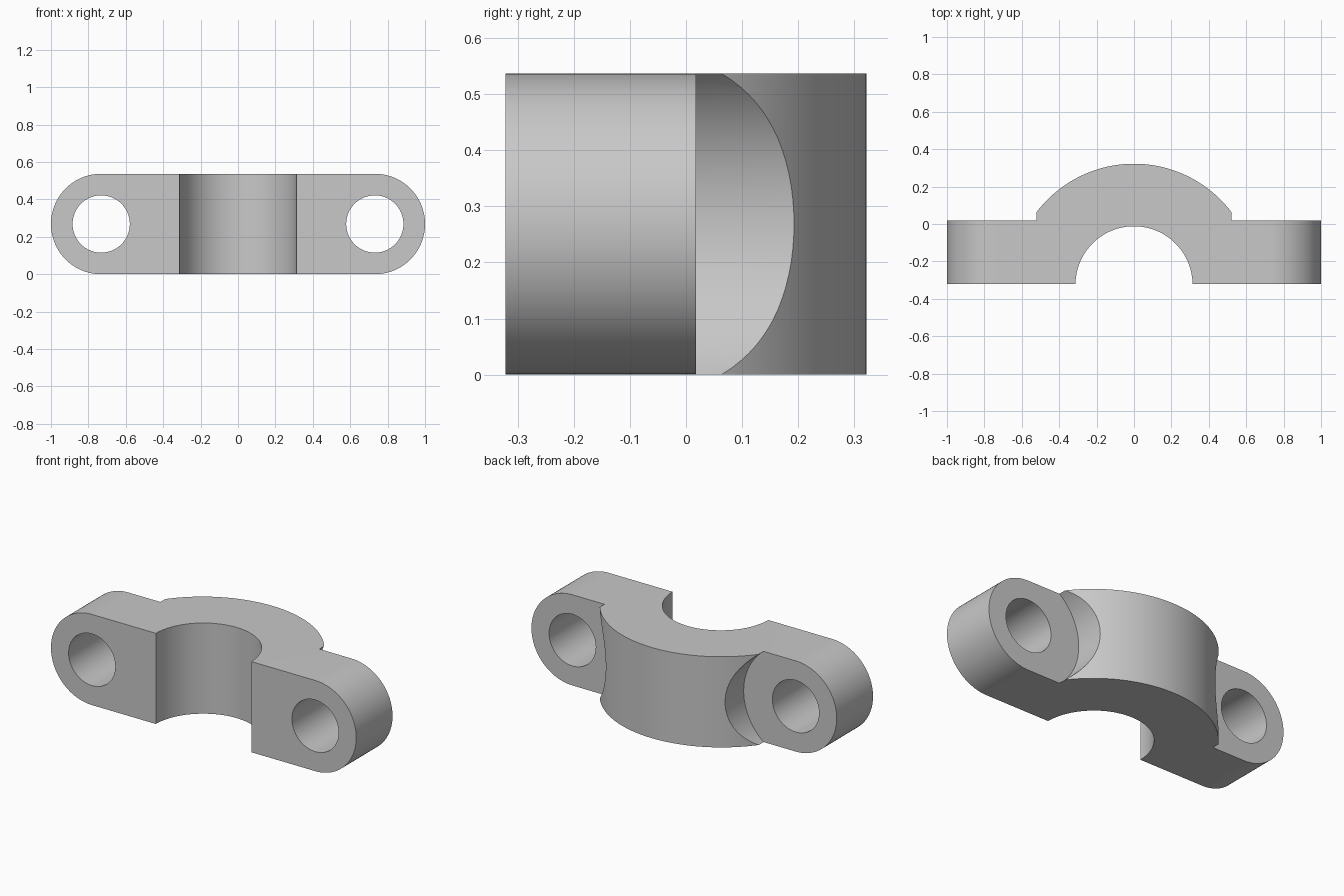
import bpy, bmesh, math
from mathutils import Vector

cube = bpy.data.objects.get("Cube")
if cube:
    bpy.data.objects.remove(cube, do_unlink=True)

# Main dimensions
HEIGHT, FRONT, SEAT = 0.537, -0.322, 0.018
END_R = HEIGHT / 2
BOLT_X = 1 - END_R
AXIS_Y, OUTER_R = -0.332, 0.654
BORE_Y, BORE_R = -0.325, 0.313
HOLE_R, SPOT_R = 0.153, 0.341

grey = bpy.data.materials.new("plain grey")
grey.use_nodes = True
colour = (0.58, 0.58, 0.58, 1)
grey.diffuse_color = colour
grey.node_tree.nodes["Principled BSDF"].inputs["Base Color"].default_value = colour


def arc(cx, cy, r, start, end, n=64):
    angles = [start + (end - start) * i / n for i in range(n + 1)]
    return [(cx + r * math.cos(a), cy + r * math.sin(a)) for a in angles]


def prism(name, points, low, high, axis):
    """Extrude a flat outline along z, or an x-z outline along y."""
    place = (lambda p: (p[0], p[1], low)) if axis == "z" else (lambda p: (p[0], low, p[1]))
    travel = Vector((0, 0, high - low)) if axis == "z" else Vector((0, high - low, 0))
    bm = bmesh.new()
    face = bm.faces.new([bm.verts.new(place(p)) for p in points])
    moved = bmesh.ops.extrude_face_region(bm, geom=[face])["geom"]
    bmesh.ops.translate(bm, vec=travel, verts=[v for v in moved if isinstance(v, bmesh.types.BMVert)])
    bmesh.ops.recalc_face_normals(bm, faces=bm.faces)
    mesh = bpy.data.meshes.new(name)
    bm.to_mesh(mesh)
    bm.free()
    mesh.materials.append(grey)
    obj = bpy.data.objects.new(name, mesh)
    bpy.context.collection.objects.link(obj)
    return obj


def disc(name, x, r, low, high):
    return prism(name, arc(x, END_R, r, 0, math.tau, 96)[:-1], low, high, "y")


def combine(target, cutter, operation):
    cutter.hide_render = True
    mod = target.modifiers.new(cutter.name, "BOOLEAN")
    mod.operation, mod.object, mod.solver = operation, cutter, "EXACT"
    bpy.context.view_layer.objects.active = target
    bpy.ops.object.modifier_apply(modifier=mod.name)
    bpy.data.objects.remove(cutter, do_unlink=True)


# Clamp body: arched back, straight ears and oversized ends
ledge = 0.05
a = math.asin((ledge - AXIS_Y) / OUTER_R)
back = arc(0, AXIS_Y, OUTER_R, a, math.pi - a)
outline = [(1.1, FRONT), (1.1, ledge)] + back + [(-1.1, ledge), (-1.1, FRONT)]
clamp = prism("clamp_body", outline, -0.1, HEIGHT + 0.1, "z")

# Rounded ends
stadium = (arc(BOLT_X, END_R, END_R, -math.pi / 2, math.pi / 2)
           + arc(-BOLT_X, END_R, END_R, math.pi / 2, 1.5 * math.pi))
combine(clamp, prism("end_rounding", stadium, -0.5, 0.5, "y"), "INTERSECT")

# Half-round bore through the front
bore = arc(0, BORE_Y, BORE_R, 0, math.tau, 128)[:-1]
combine(clamp, prism("bore_cutter", bore, -0.2, HEIGHT + 0.2, "z"), "DIFFERENCE")

# Bolt holes and the round seats behind them
for side in (-1, 1):
    combine(clamp, disc("seat_cutter", side * BOLT_X, SPOT_R, SEAT, 0.6), "DIFFERENCE")
    combine(clamp, disc("hole_cutter", side * BOLT_X, HOLE_R, -0.6, 0.6), "DIFFERENCE")

# Smooth curves, sharp edges
bpy.ops.object.select_all(action="DESELECT")
clamp.select_set(True)
bpy.context.view_layer.objects.active = clamp
bpy.ops.object.shade_smooth_by_angle(angle=math.radians(30))
